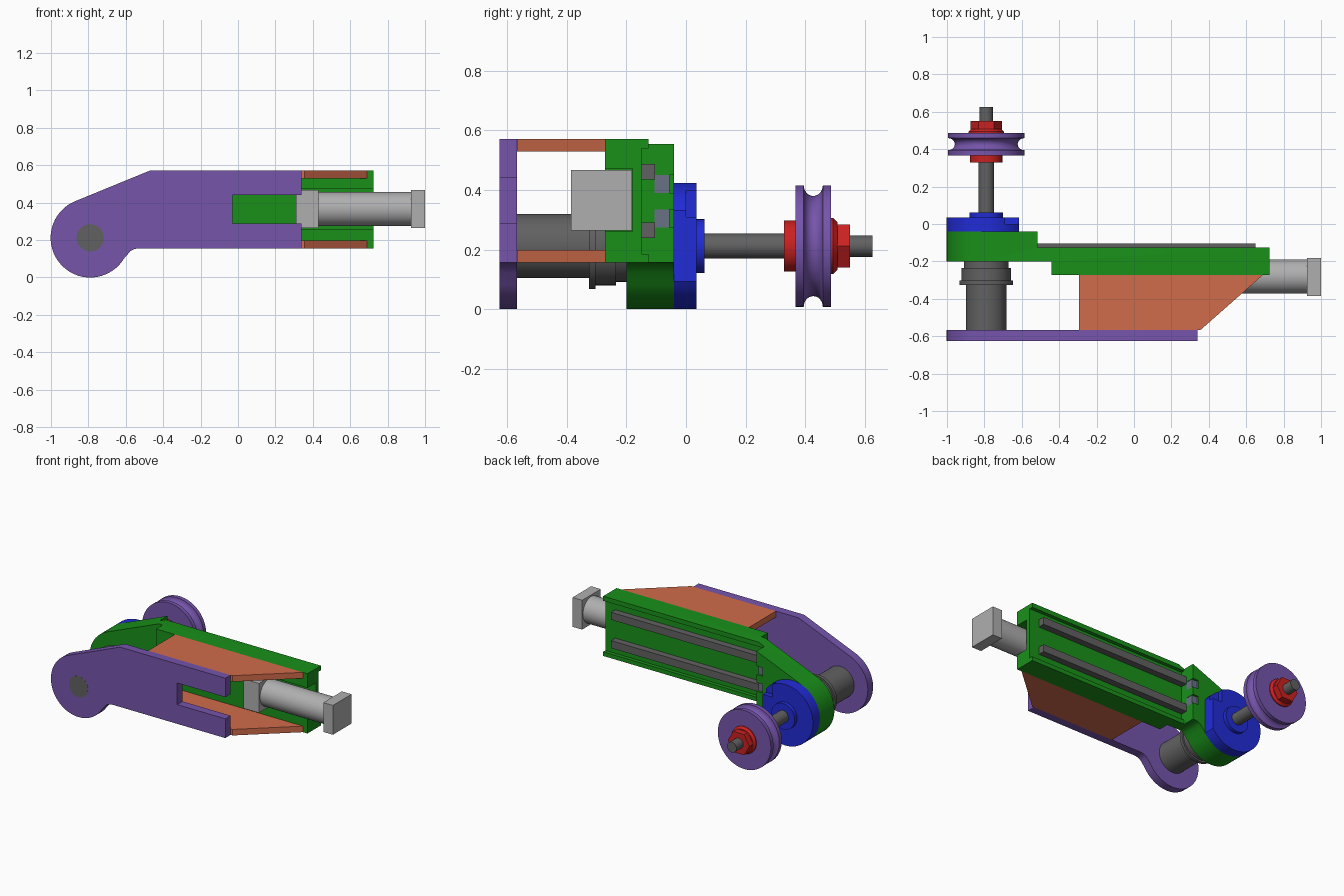
import bpy, bmesh
from math import cos, sin, pi, radians, atan2

if "Cube" in bpy.data.objects:
    bpy.data.objects.remove(bpy.data.objects["Cube"])


def material(name, rgb):
    m = bpy.data.materials.new(name)
    m.diffuse_color = (*rgb, 1)
    m.use_nodes = True
    m.node_tree.nodes["Principled BSDF"].inputs["Base Color"].default_value = m.diffuse_color
    return m


PURPLE = material("purple", (0.18, 0.09, 0.41))
GREEN = material("green", (0.01, 0.28, 0.01))
BLUE = material("blue", (0.015, 0.025, 0.68))
ORANGE = material("orange", (0.64, 0.15, 0.07))
RED = material("red", (0.6, 0.015, 0.015))
DARK = material("dark_grey", (0.12, 0.12, 0.12))
STEEL = material("steel_blue", (0.14, 0.17, 0.24))
LIGHT = material("light_grey", (0.43, 0.43, 0.43))
PX, PZ, R = -0.79, 0.212, 0.212      # pivot axis and rounded end radius


def finish(name, bm, mat, smooth=False):
    bmesh.ops.recalc_face_normals(bm, faces=bm.faces)
    me = bpy.data.meshes.new(name)
    bm.to_mesh(me)
    bm.free()
    ob = bpy.data.objects.new(name, me)
    bpy.context.collection.objects.link(ob)
    if mat:
        me.materials.append(mat)
    if smooth:
        bpy.ops.object.select_all(action='DESELECT')
        ob.select_set(True)
        bpy.context.view_layer.objects.active = ob
        bpy.ops.object.shade_smooth_by_angle(angle=radians(30))
    return ob


def prism(name, pts, a, b, mat, axis='y', smooth=False):
    """Extrude an outline from a to b along y (points x,z) or z (points x,y)."""
    bm = bmesh.new()
    at = (lambda p, t: (p[0], t, p[1])) if axis == 'y' else (lambda p, t: (p[0], p[1], t))
    lo = [bm.verts.new(at(p, a)) for p in pts]
    hi = [bm.verts.new(at(p, b)) for p in pts]
    bm.faces.new(lo)
    bm.faces.new(hi)
    for i in range(len(pts)):
        j = (i + 1) % len(pts)
        bm.faces.new((lo[i], lo[j], hi[j], hi[i]))
    return finish(name, bm, mat, smooth)


def box(name, x0, x1, y0, y1, z0, z1, mat=None):
    return prism(name, [(x0, z0), (x1, z0), (x1, z1), (x0, z1)], y0, y1, mat)


def lathe(name, prof, mat, n=48, c=(PX, PZ), axis='y', smooth=True):
    """Revolve (position, radius) pairs about an axis through c, with end caps."""
    bm = bmesh.new()
    rings = []
    for t, r in prof:
        ring = []
        for k in range(n):
            u, v = c[0] + r * cos(2 * pi * k / n), c[1] + r * sin(2 * pi * k / n)
            ring.append(bm.verts.new((u, t, v) if axis == 'y' else (t, u, v)))
        rings.append(ring)
    bm.faces.new(rings[0])
    bm.faces.new(rings[-1])
    for p, q in zip(rings, rings[1:]):
        for k in range(n):
            j = (k + 1) % n
            bm.faces.new((p[k], p[j], q[j], q[k]))
    return finish(name, bm, mat, smooth)


def cut(ob, *bounds):
    cutter = box("cutter", *bounds)
    mod = ob.modifiers.new("cut", 'BOOLEAN')
    mod.operation, mod.solver, mod.object = 'DIFFERENCE', 'EXACT', cutter
    bpy.context.view_layer.objects.active = ob
    bpy.ops.object.modifier_apply(modifier="cut")
    bpy.data.objects.remove(cutter)


def arm_outline(end):
    """Rounded pivot end, sloped top, and a small fillet under the arm."""
    a0 = radians(111)
    a1 = 2 * pi + atan2(0.10 - PZ, -0.605 - PX)
    arc = [(PX + R * cos(a0 + (a1 - a0) * i / 36), PZ + R * sin(a0 + (a1 - a0) * i / 36))
           for i in range(37)]
    fillet = [(-0.59, 0.123), (-0.575, 0.142), (-0.555, 0.152), (-0.53, 0.156)]
    return arc + fillet + end + [(-0.47, 0.572)]


# Front side plate with actuator slot
prism("front_plate", arm_outline([(0.34, 0.156), (0.34, 0.29), (-0.03, 0.29), (-0.03, 0.44),
                                  (0.34, 0.44), (0.34, 0.572)]), -0.625, -0.567, PURPLE, smooth=True)

# Green main arm: one outline, stepped front and back, rail recess and actuator channel
arm = prism("main_arm", arm_outline([(0.725, 0.156), (0.725, 0.572)]), -0.272, -0.04, GREEN, smooth=True)
cut(arm, -1.2, -0.44, -0.4, -0.2, -0.1, 0.7)
cut(arm, -0.515, 0.9, -0.125, 0.1, -0.1, 0.7)
cut(arm, -0.515, 0.9, -0.15, 0.1, 0.185, 0.54)
cut(arm, 0.31, 0.9, -0.4, -0.18, 0.26, 0.473)

# Guide rails and the clips let into the arm shoulder
for side, rz, cz in (("lower", 0.265, 0.305), ("upper", 0.462, 0.42)):
    cut(arm, -0.56, -0.5, -0.105, 0.1, cz - 0.03, cz + 0.03)
    box(side + "_clip", -0.56, -0.518, -0.105, -0.055, cz - 0.03, cz + 0.03, STEEL)
    box(side + "_rail", -0.515, 0.65, -0.155, -0.104, rz - 0.026, rz + 0.026, DARK)

# Orange spacer webs
for side, z in (("lower", 0.156), ("upper", 0.53)):
    prism(side + "_web", [(-0.295, -0.567), (0.355, -0.567), (0.69, -0.272), (-0.295, -0.272)],
          z, z + 0.042, ORANGE, axis='z')

# Actuator
box("actuator_block", 0.31, 0.43, -0.385, -0.181, 0.264, 0.468, LIGHT)
lathe("actuator_tube", [(0.43, 0.091), (0.926, 0.091)], LIGHT, c=(-0.281, 0.366), axis='x')
box("actuator_cap", 0.926, 1.0, -0.385, -0.181, 0.264, 0.468, LIGHT)

# Spindle with bearing housing, and its long shaft
lathe("spindle_housing", [(-0.6255, 0.073), (-0.567, 0.073), (-0.567, 0.108), (-0.325, 0.108),
                          (-0.325, 0.144), (-0.303, 0.144), (-0.303, 0.132), (-0.235, 0.132),
                          (-0.235, 0.12), (-0.2, 0.12)], DARK)
lathe("shaft", [(-0.1, 0.042), (0.49, 0.042), (0.49, 0.036), (0.625, 0.036)], DARK, n=32)

# Blue bearing cap with flat side, corner notch and boss
cap = lathe("bearing_cap", [(-0.04, R), (0.036, R)], BLUE, n=64)
cut(cap, -0.615, -0.4, -0.1, 0.1, -0.1, 0.6)
cut(cap, -0.69, -0.4, 0.0, 0.1, 0.31, 0.6)
lathe("cap_boss", [(0.03, 0.09), (0.062, 0.09)], BLUE)

# Grooved wheel
groove = [(0.427 - 0.032 * cos(pi * i / 12), 0.204 - 0.036 * sin(pi * i / 12)) for i in range(13)]
lathe("grooved_wheel", [(0.367, 0.204)] + groove + [(0.487, 0.204)], PURPLE, n=64)

# Red collar, washer and hex nut
lathe("wheel_collar", [(0.328, 0.086), (0.368, 0.086)], RED)
lathe("wheel_washer", [(0.486, 0.094), (0.494, 0.094), (0.508, 0.08)], RED)
lathe("wheel_nut", [(0.506, 0.083), (0.55, 0.083)], RED, n=6, smooth=False)
